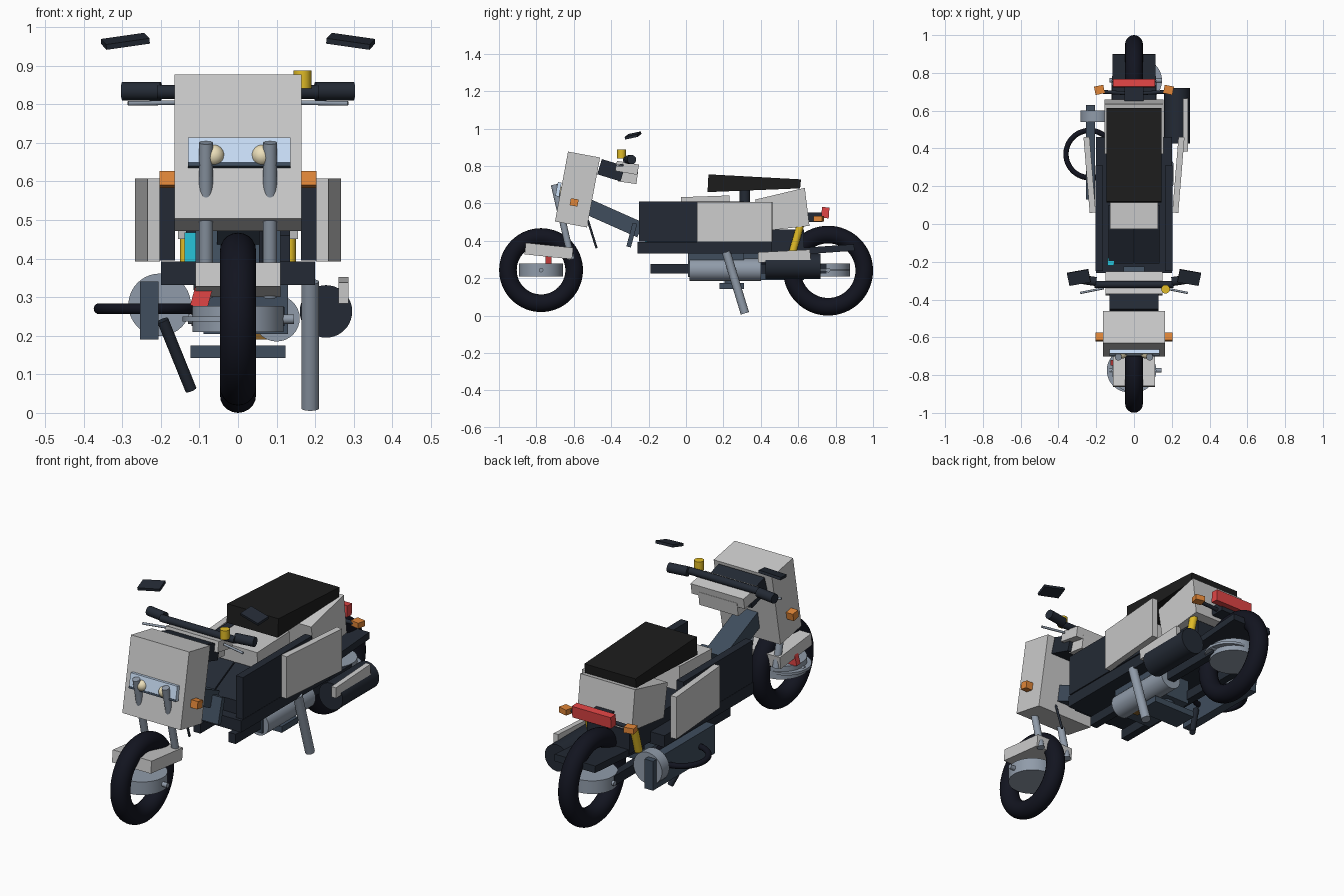
import bpy, bmesh, math
from mathutils import Vector, Matrix

if "Cube" in bpy.data.objects:
    bpy.data.objects.remove(bpy.data.objects["Cube"])

# palette
def mat(name, r, g, b, a=1.0):
    m = bpy.data.materials.new(name)
    m.diffuse_color = (r, g, b, a)
    m.use_nodes = True
    m.node_tree.nodes["Principled BSDF"].inputs["Base Color"].default_value = m.diffuse_color
    return m

WHITE = mat("white_panel", .72, .72, .73)
NAVY = mat("dark_navy", .017, .023, .035)
TYRE = mat("tyre_rubber", .006, .007, .014)
BLACK = mat("seat_black", .012, .012, .012)
SLATE = mat("slate", .05, .075, .11)
STEEL = mat("steel", .28, .33, .4)
ORANGE = mat("orange", .75, .24, .04)
RED = mat("red", .75, .06, .06)
YELLOW = mat("yellow", .75, .5, .02)
CYAN = mat("cyan", .02, .55, .7)
BROWN = mat("brown", .25, .12, .02)
CREAM = mat("cream", .85, .75, .5)
GLASS = mat("pale_glass", .6, .75, .95, .5)

def make(name, bm, m, smooth=False):
    me = bpy.data.meshes.new(name)
    bmesh.ops.recalc_face_normals(bm, faces=bm.faces)
    bm.to_mesh(me)
    bm.free()
    ob = bpy.data.objects.new(name, me)
    bpy.context.collection.objects.link(ob)
    me.materials.append(m)
    if smooth:
        bpy.ops.object.select_all(action='DESELECT')
        ob.select_set(True)
        bpy.context.view_layer.objects.active = ob
        bpy.ops.object.shade_smooth_by_angle(angle=math.radians(35))
    return ob

def box(name, c, s, m, rx=0, ry=0, rz=0):
    bm = bmesh.new()
    rot = (Matrix.Rotation(math.radians(rz), 4, 'Z') @ Matrix.Rotation(math.radians(ry), 4, 'Y')
           @ Matrix.Rotation(math.radians(rx), 4, 'X'))
    bmesh.ops.create_cube(bm, size=1, matrix=Matrix.Translation(c) @ rot @ Matrix.Diagonal((*s, 1)))
    return make(name, bm, m)

def rod(name, a, b, r, m, seg=32):
    a, b = Vector(a), Vector(b)
    q = (b - a).to_track_quat('Z', 'Y').to_matrix().to_4x4()
    bm = bmesh.new()
    bmesh.ops.create_cone(bm, cap_ends=True, segments=seg, radius1=r, radius2=r,
                          depth=(b - a).length, matrix=Matrix.Translation((a + b) / 2) @ q)
    return make(name, bm, m, True)

def ball(name, c, r, m):
    bm = bmesh.new()
    bmesh.ops.create_uvsphere(bm, u_segments=24, v_segments=12, radius=r, matrix=Matrix.Translation(c))
    return make(name, bm, m, True)

def torus(name, c, major, minor, m, rot=(0, 0, 0)):
    bpy.ops.mesh.primitive_torus_add(location=c, rotation=rot, major_radius=major, minor_radius=minor,
                                     major_segments=64, minor_segments=20)
    ob = bpy.context.object
    ob.name = name
    ob.data.materials.append(m)
    bpy.ops.object.shade_smooth()

def prism(name, pts, x0, x1, m):
    # side profile in (y, z), extruded across x
    bm = bmesh.new()
    f = bm.faces.new([bm.verts.new((x0, y, z)) for y, z in pts])
    g = bmesh.ops.extrude_face_region(bm, geom=[f])
    bmesh.ops.translate(bm, vec=(x1 - x0, 0, 0), verts=[v for v in g['geom'] if isinstance(v, bmesh.types.BMVert)])
    return make(name, bm, m)

# wheels with flat-lying hubs and discs
for n, y, z, major, dx in (("front", -.775, .243, .177, -.028), ("rear", .76, .24, .193, .032)):
    torus(n + "_tyre", (0, y, z), major, .047, TYRE, (0, math.pi / 2, 0))
    rod(n + "_hub", (0, y, .21), (0, y, .277), .118, STEEL, 48)
    rod(n + "_brake_disc", (dx, y, .237), (dx, y, .25), .116, STEEL, 48)
    rod(n + "_axle", (-.13, y, .243), (.145, y, .243), .012, STEEL)

# front end
box("front_fender", (0, -.733, .345), (.22, .255, .062), WHITE, rx=-6)
box("brake_caliper", (-.095, -.735, .3), (.045, .03, .055), RED, ry=15)
box("front_fairing", (0, -.58, .674), (.33, .174, .38), WHITE, rx=-10.6)
box("headlight_lens", (.003, -.682, .675), (.265, .02, .075), GLASS, rx=-10.6)
box("headlight_base", (.003, -.685, .642), (.265, .03, .01), SLATE, rx=-10.6)
box("dash_base", (0, -.4, .777), (.26, .13, .085), NAVY, rx=-17)
box("dash_lower", (0, -.31, .745), (.22, .1, .07), WHITE, rx=-8)
box("dash_top", (0, -.315, .79), (.3, .12, .055), WHITE, rx=-10)
rod("handlebar", (-.21, -.32, .832), (.21, -.32, .832), .018, NAVY)
rod("reservoir", (.167, -.345, .84), (.167, -.345, .887), .023, YELLOW)
for s, n in ((-1, "left"), (1, "right")):
    rod(n + "_fork", (s * .083, -.705, .7), (s * .083, -.612, .3), .018, STEEL)
    ball(n + "_headlight", (s * .063, -.685, .667), .028, CREAM)
    box(n + "_front_signal", (s * .183, -.598, .605), (.042, .042, .038), ORANGE, rx=-10)
    rod(n + "_grip", (s * .2, -.305, .834), (s * .3, -.29, .834), .024, NAVY)
    rod(n + "_lever", (s * .16, -.34, .804), (s * .285, -.365, .802), .006, STEEL, 12)
    box(n + "_mirror", (s * .292, -.283, .963), (.115, .07, .014), NAVY, rx=12, ry=s * 8, rz=s * -10)

# frame spine and radiator
box("frame_spine", (0, -.385, .52), (.11, .31, .085), SLATE, rx=-24)
box("radiator", (0, -.29, .43), (.22, .025, .13), SLATE, rx=-15)
rod("brake_cable", (.06, -.525, .51), (.06, -.478, .36), .006, NAVY, 12)
box("coolant_hose", (-.122, -.2, .425), (.034, .04, .085), CYAN)

# lower body
box("floor_body", (0, .1, .362), (.4, .72, .06), NAVY)
for s, n in ((-1, "left"), (1, "right")):
    box(n + "_dark_panel", (s * .183, .03, .503), (.04, .56, .215), NAVY)
    box(n + "_white_panel", (s * .235, .26, .5), (.032, .402, .215), WHITE, rz=-s * 4.7)
    prism(n + "_tank_half", [(-.21, .39), (-.21, .46), (-.03, .55), (.1, .55), (.1, .39)],
          s * .003, s * .135, NAVY)
box("seat_front_cover", (0, .105, .575), (.255, .26, .125), WHITE, rx=2)
box("subframe", (0, .38, .4), (.24, .5, .12), NAVY)

# seat and tail
prism("seat", [(.12, .755), (.615, .728), (.61, .68), (.115, .66)], -.145, .145, BLACK)
rod("seat_post", (0, .315, .55), (0, .315, .69), .028, NAVY)
prism("tail_cover", [(.37, .62), (.635, .683), (.66, .48), (.4, .45)], -.155, .155, WHITE)
box("tail_bracket", (0, .69, .525), (.1, .08, .05), NAVY)
box("tail_light", (0, .745, .55), (.22, .04, .058), RED, rx=-4)
box("rear_fender", (0, .7, .35), (.23, .4, .035), NAVY, rx=4)
for s, n in ((-1, "left"), (1, "right")):
    box(n + "_rear_signal", (s * .183, .71, .518), (.05, .045, .028), ORANGE, rz=-s * 12)
    rod(n + "_signal_stalk", (0, .69, .518), (s * .17, .7, .518), .01, NAVY, 12)
    rod(n + "_shock", (s * .13, .57, .34), (s * .13, .625, .53), .02, YELLOW)
    box(n + "_swingarm", (s * .1, .28, .25), (.04, .94, .05), NAVY)

# engine and running gear
box("engine", (.02, .16, .27), (.22, .3, .13), SLATE)
rod("engine_cylinder", (.1, .02, .245), (.1, .4, .245), .06, STEEL)
box("drain_plug", (.065, .105, .205), (.04, .05, .03), BROWN)
box("foot_bar", (0, .245, .158), (.245, .13, .032), SLATE)
rod("foot_bar_mount", (0, .245, .15), (0, .245, .24), .04, SLATE)
rod("exhaust_pipe", (.187, .215, .34), (.187, .315, .012), .023, STEEL)
rod("kickstand", (-.195, .24, .24), (-.122, .3, .06), .015, NAVY)
rod("muffler", (.228, .425, .263), (.228, .72, .263), .068, NAVY, 40)
box("heat_shield", (.273, .525, .318), (.026, .28, .055), WHITE, rx=3)
box("drive_case", (-.23, .38, .265), (.048, .5, .15), SLATE)
rod("clutch_cover", (-.203, .54, .28), (-.203, .6, .28), .081, STEEL, 40)
torus("drive_belt", (-.235, .37, .27), .125, .014, TYRE)
